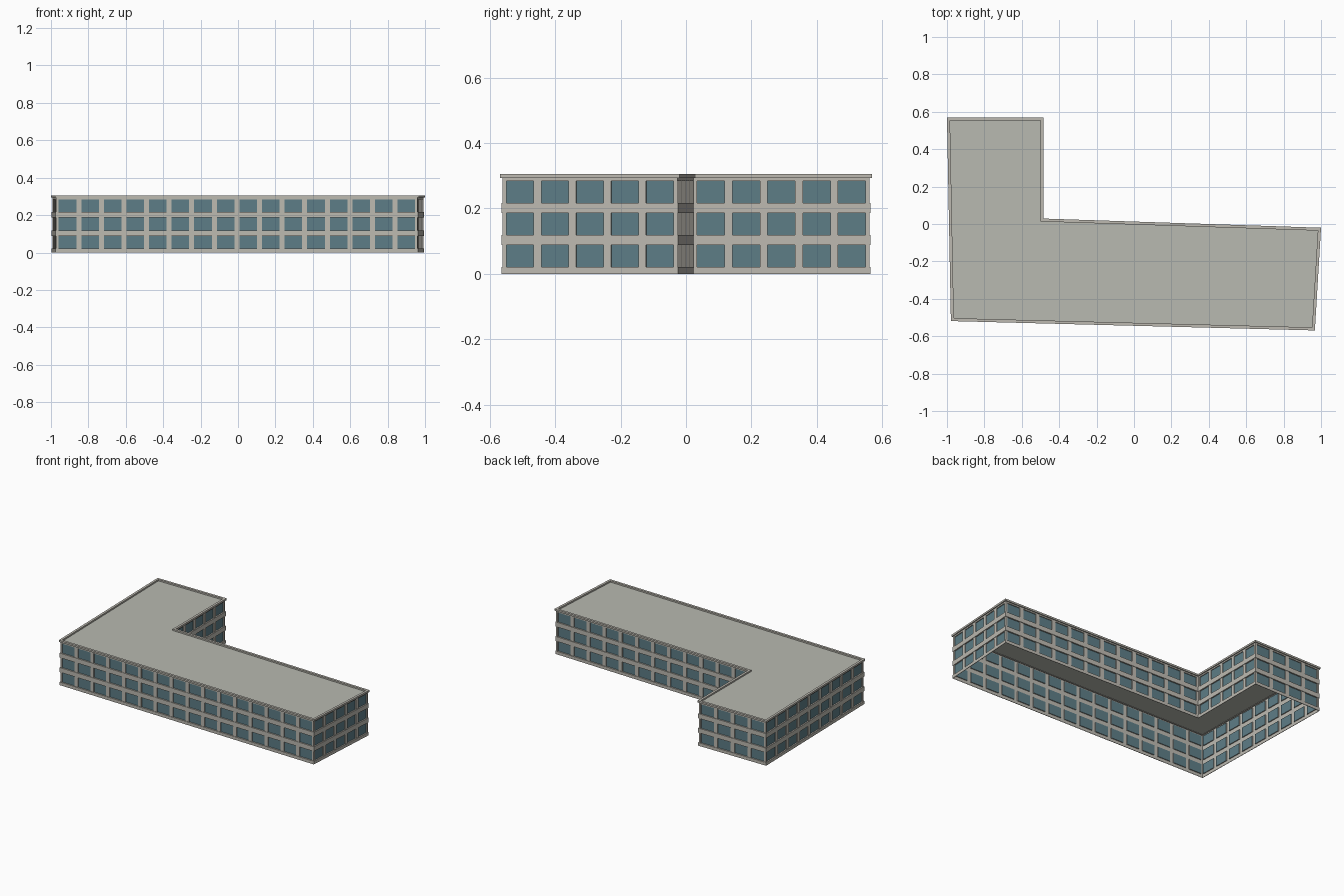
import bpy, bmesh
from mathutils import Vector

cube = bpy.data.objects.get("Cube")
if cube:
    bpy.data.objects.remove(cube)


def material(name, rgb):
    m = bpy.data.materials.new(name)
    m.use_nodes = True
    m.diffuse_color = (*rgb, 1)
    m.node_tree.nodes["Principled BSDF"].inputs["Base Color"].default_value = (*rgb, 1)
    return m


concrete = material("warm grey concrete", (0.51, 0.49, 0.44))
roofing = material("grey roofing", (0.48, 0.49, 0.44))
glass = material("blue grey glass", (0.11, 0.205, 0.24))

# L-shaped outline at the cornice edge, anticlockwise
OUTLINE = [Vector(p) for p in ((-1, .569), (-.979, -.519), (.967, -.569),
                               (1, -.02), (-.483, .029), (-.483, .569))]
COLUMNS = (9, 16, 5, 12, 5, 4)          # windows along each wall
SILLS, HEADS = (.021, .119, .217), (.088, .186, .284)
TOP, ROOF = .305, .293


def inset(d):
    """Outline moved inwards by d with mitred corners."""
    result = []
    for i, p in enumerate(OUTLINE):
        a = (p - OUTLINE[i - 1]).normalized()
        b = (OUTLINE[(i + 1) % len(OUTLINE)] - p).normalized()
        na, nb = Vector((-a.y, a.x)), Vector((-b.y, b.x))
        result.append(p + (na + nb) * d / (1 + na.dot(nb)))
    return result


def finish(name, bm, mats):
    mesh = bpy.data.meshes.new(name)
    bm.to_mesh(mesh)
    bm.free()
    for m in mats:
        mesh.materials.append(m)
    ob = bpy.data.objects.new(name, mesh)
    bpy.context.collection.objects.link(ob)


def ring(name, d_out, d_in, z0, z1):
    """Closed rectangular moulding following the outline."""
    bm = bmesh.new()
    profile = ((d_out, z0), (d_out, z1), (d_in, z1), (d_in, z0))
    loops = [[bm.verts.new((p.x, p.y, z)) for p in inset(d)] for d, z in profile]
    n = len(OUTLINE)
    for k in range(4):
        a, b = loops[k], loops[(k + 1) % 4]
        for i in range(n):
            j = (i + 1) % n
            bm.faces.new((a[i], a[j], b[j], b[i]))
    bmesh.ops.recalc_face_normals(bm, faces=bm.faces)
    finish(name, bm, [concrete])


def wall(name, a, b, count):
    """Wall sheet with a grid of recessed windows."""
    bm = bmesh.new()
    us = [0]
    for c in range(count):
        us += [(c + .11) / count, (c + .89) / count]
    us.append(1)
    zs = [0] + [z for pair in zip(SILLS, HEADS) for z in pair] + [ROOF]
    grid = [[bm.verts.new((*a.lerp(b, u), z)) for z in zs] for u in us]
    panes = []
    for i in range(len(us) - 1):
        for k in range(len(zs) - 1):
            f = bm.faces.new((grid[i][k], grid[i + 1][k],
                              grid[i + 1][k + 1], grid[i][k + 1]))
            if i % 2 and k % 2:
                panes.append(f)
    along = (b - a).normalized()
    inward = Vector((-along.y, along.x, 0)) * .006
    for f in bmesh.ops.extrude_discrete_faces(bm, faces=panes)["faces"]:
        f.material_index = 1
        bmesh.ops.translate(bm, vec=inward, verts=f.verts)
    finish(name, bm, [concrete, glass])


# Walls
corners = inset(.007)
names = ("right_wall", "front_wall", "left_end_wall",
         "back_wall", "wing_inner_wall", "wing_back_wall")
for i, (name, count) in enumerate(zip(names, COLUMNS)):
    wall(name, corners[i], corners[(i + 1) % len(corners)], count)

# Floor bands and roof edge
ring("base_band", .004, .007, 0, SILLS[0])
ring("lower_floor_band", .004, .007, HEADS[0], SILLS[1])
ring("upper_floor_band", .004, .007, HEADS[1], SILLS[2])
ring("parapet", 0, .016, ROOF, TOP)

# Roof slab, open below
bm = bmesh.new()
bm.faces.new([bm.verts.new((p.x, p.y, ROOF + .002)) for p in inset(.01)])
finish("roof", bm, [roofing])
